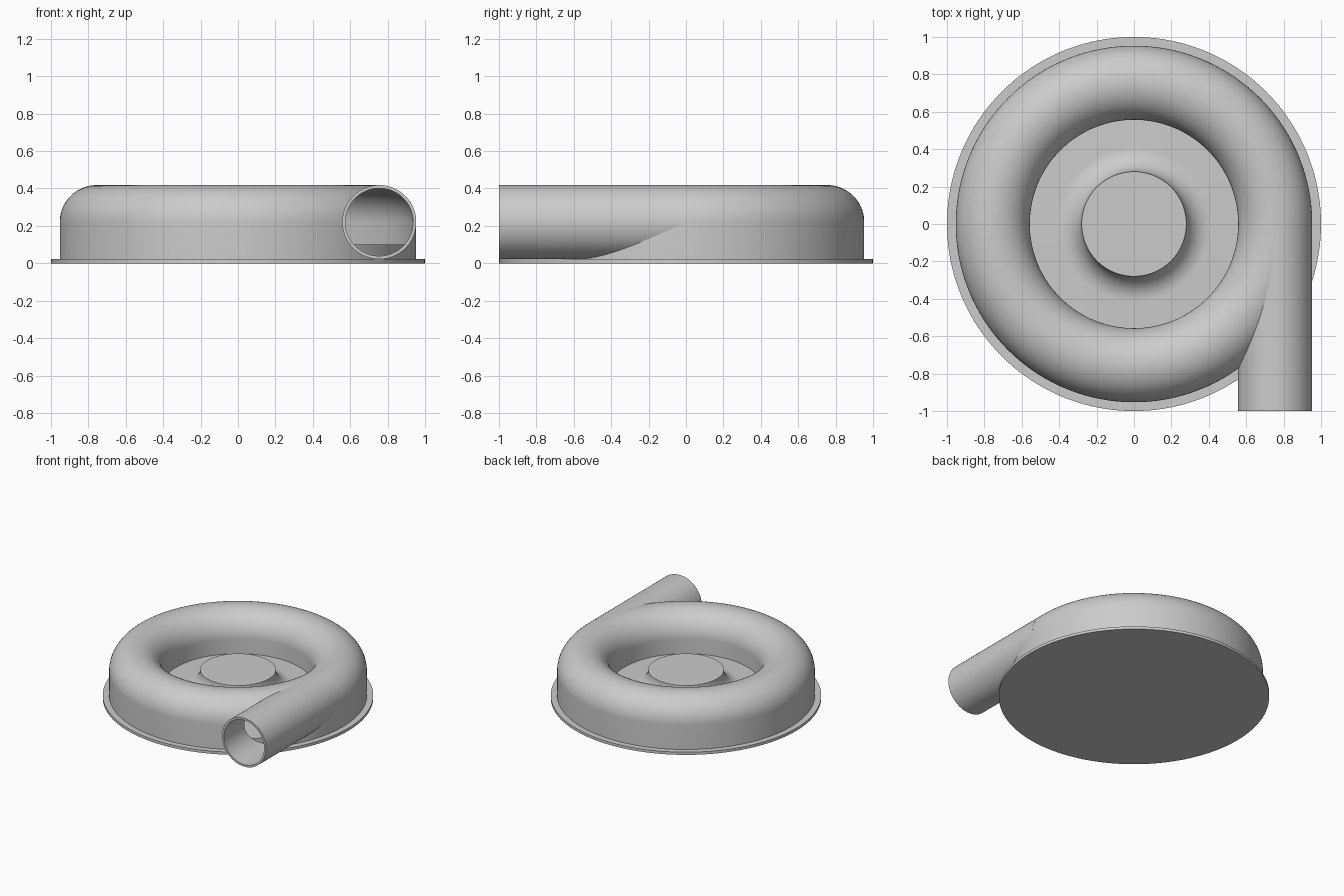
import bpy, bmesh, math
from math import pi, sin, cos

cube = bpy.data.objects.get("Cube")
if cube:
    bpy.data.objects.remove(cube, do_unlink=True)

grey = bpy.data.materials.new("light_grey")
grey.use_nodes = True
COLOUR = (0.6, 0.6, 0.6, 1)
grey.diffuse_color = COLOUR
grey.node_tree.nodes["Principled BSDF"].inputs["Base Color"].default_value = COLOUR

BASE_Z = 0.022              # top of the base flange
TUBE_R, TUBE_Z = 0.198, 0.22
RING_R = 0.755              # radius of the tube centre line
WALL = 0.017
FLOOR_Z = 0.10


def finish(name, bm):
    bmesh.ops.recalc_face_normals(bm, faces=bm.faces)
    mesh = bpy.data.meshes.new(name)
    bm.to_mesh(mesh)
    bm.free()
    mesh.materials.append(grey)
    obj = bpy.data.objects.new(name, mesh)
    bpy.context.collection.objects.link(obj)
    return obj


def lathe(name, profile, closed=False, steps=160):
    """Spin an (r, z) profile about the z axis."""
    bm = bmesh.new()
    verts = [bm.verts.new((r, 0, z)) for r, z in profile]
    pairs = list(zip(verts, verts[1:]))
    if closed:
        pairs.append((verts[-1], verts[0]))
    edges = [bm.edges.new(p) for p in pairs]
    bmesh.ops.spin(bm, geom=verts + edges, cent=(0, 0, 0), axis=(0, 0, 1),
                   angle=2 * pi, steps=steps, use_duplicate=False)
    bmesh.ops.remove_doubles(bm, verts=bm.verts, dist=1e-5)
    return finish(name, bm)


def rod(name, radius, y0, y1):
    """Solid cylinder along y on the outlet axis."""
    bm = bmesh.new()
    bmesh.ops.create_cone(bm, cap_ends=True, segments=96, radius1=radius,
                          radius2=radius, depth=y1 - y0)
    for v in bm.verts:
        x, y, z = v.co
        v.co = (RING_R + x, (y0 + y1) / 2 + z, TUBE_Z + y)
    return finish(name, bm)


def arch(radius, bottom):
    """Tube section: round top with straight walls down to the bottom."""
    arc = [(RING_R + radius * cos(pi * i / 40), TUBE_Z + radius * sin(pi * i / 40))
           for i in range(41)]
    return [(RING_R + radius, bottom)] + arc + [(RING_R - radius, bottom)]


def cut(obj, cutters):
    for c in cutters:
        mod = obj.modifiers.new("cut", 'BOOLEAN')
        mod.operation = 'DIFFERENCE'
        mod.solver = 'EXACT'
        mod.object = c
        bpy.context.view_layer.objects.active = obj
        bpy.ops.object.modifier_apply(modifier=mod.name)


# Base flange
base = lathe("base_flange", [(0, 0), (1, 0), (1, BASE_Z), (0, BASE_Z)])

# Back plate with a flared hub
flare = 0.13
hub = [(0.28 + flare * (1 - cos(a)), FLOOR_Z + flare * (1 - sin(a)))
       for a in (i * pi / 32 for i in range(17))]
plate_r = RING_R + TUBE_R - WALL
plate = lathe("back_plate_and_hub",
              [(0, FLOOR_Z + flare)] + hub + [(plate_r, FLOOR_Z), (plate_r, BASE_Z)])

# Volute ring and tangential outlet pipe
ring = lathe("volute_ring", arch(TUBE_R, BASE_Z - 0.002), closed=True)
pipe = rod("outlet_pipe", TUBE_R, -1.0, -0.03)

# Hollow both out
cavity = lathe("cavity_cutter", arch(TUBE_R - WALL, 0.01), closed=True)
bore = rod("bore_cutter", TUBE_R - WALL, -1.1, -0.05)
cut(ring, [cavity, bore])
cut(pipe, [bore, cavity])
for cutter in (cavity, bore):
    bpy.data.objects.remove(cutter, do_unlink=True)

# Smooth shading with sharp rims
bpy.ops.object.select_all(action='DESELECT')
for obj in (base, plate, ring, pipe):
    obj.select_set(True)
bpy.context.view_layer.objects.active = ring
bpy.ops.object.shade_smooth_by_angle(angle=math.radians(35))
